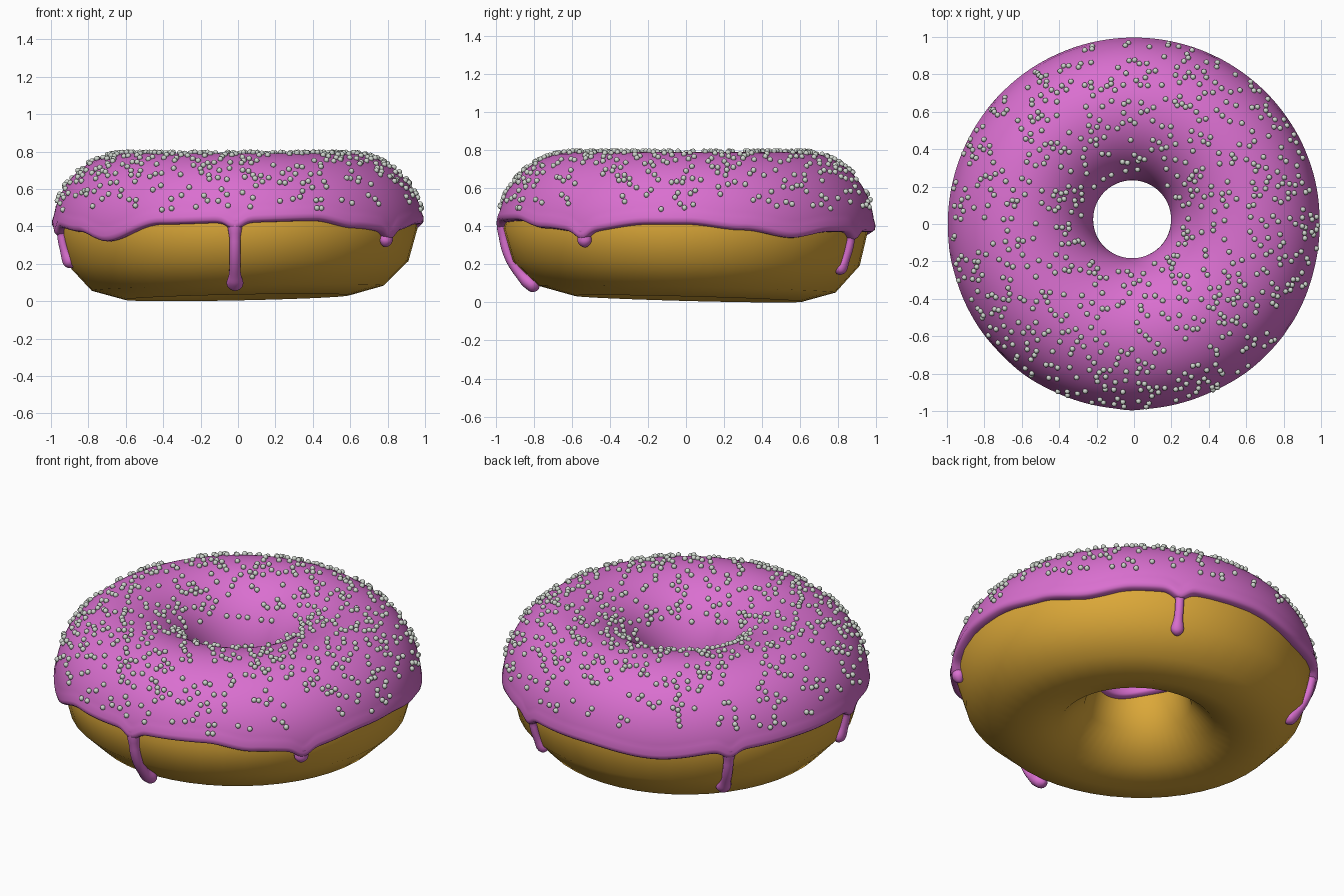
import bpy, math, random
from mathutils import Vector

if "Cube" in bpy.data.objects:
    bpy.data.objects.remove(bpy.data.objects["Cube"])
random.seed(4)

R, RX, RZ, CZ = 0.60, 0.36, 0.37, 0.39      # ring radius, section radii, centre height


def material(name, col):
    m = bpy.data.materials.new(name)
    m.diffuse_color = (*col, 1)
    m.use_nodes = True
    m.node_tree.nodes["Principled BSDF"].inputs["Base Color"].default_value = m.diffuse_color
    return m


DOUGH = material("golden dough", (0.71, 0.39, 0.04))
PINK = material("pink icing", (0.70, 0.16, 0.63))
PALE = material("pale sprinkle", (0.62, 0.67, 0.61))


def add(name, verts, faces, mat):
    me = bpy.data.meshes.new(name)
    me.from_pydata([tuple(v) for v in verts], [], faces)
    me.materials.append(mat)
    me.polygons.foreach_set("use_smooth", [True] * len(me.polygons))
    me.update()
    ob = bpy.data.objects.new(name, me)
    bpy.context.collection.objects.link(ob)
    return ob


def ring_point(th, ph, off=0.0):
    """Point on the ring: th around the hole, ph around the section."""
    rho = R + (RX + off) * math.cos(ph)
    k = (1 - math.cos(ph)) / 2               # the hole sits slightly off centre
    return Vector((rho * math.cos(th) - 0.01 * k,
                   rho * math.sin(th) + 0.025 * k,
                   CZ + (RZ + off) * math.sin(ph)))


def phi_of(z):
    return math.asin(max(-1, min(1, (z - CZ) / RZ)))


def grid_faces(nu, nv, wrap_v):
    return [(i * nv + j, ((i + 1) % nu) * nv + j,
             ((i + 1) % nu) * nv + (j + 1) % nv, i * nv + (j + 1) % nv)
            for i in range(nu) for j in range(nv if wrap_v else nv - 1)]


# dough: coarse twelve-sided ring, underside slightly tilted
NU, NV = 48, 12
verts = []
for i in range(NU):
    for j in range(NV):
        ph = math.tau * j / NV
        p = ring_point(math.tau * i / NU, ph)
        p.z += (0.02 * p.x - 0.026 * p.y) * max(0, -math.sin(ph))
        verts.append(p)
add("dough", verts, grid_faces(NU, NV, True), DOUGH)

# icing edge height by direction (degrees, z), and drips (degrees, end z, half width)
EDGE = [(-165, .39), (-150, .37), (-136, .32), (-115, .41), (-91, .42), (-65, .43),
        (-50, .39), (-34, .37), (-12, .41), (0, .41), (18, .38), (35, .34), (50, .37),
        (64, .37), (90, .37), (115, .34), (139, .38), (165, .39), (195, .39)]
DRIPS = [(-91, .07, .030), (-34, .29, .026), (65, .15, .024),
         (139, .09, .028), (190, .18, .026)]


def edge_z(deg):
    d = (deg + 165) % 360 - 165
    for (a, za), (b, zb) in zip(EDGE, EDGE[1:]):
        if a <= d <= b:
            t = (d - a) / (b - a)
            z = za + (zb - za) * t * t * (3 - 2 * t)
            break
    for c, _, _ in DRIPS:                    # flare where a drip starts
        g = (d - c + 180) % 360 - 180
        z -= 0.04 * math.exp(-(g / 3.0) ** 2)
    return z


# icing: shell from inside the hole over the top to the wavy outer lip
NU, ROWS = 360, 44
LIP = [(0.0, -0.025), (0.0, 0.004), (0.012, 0.022), (0.035, 0.033), (0.09, 0.037)]
verts = []
for i in range(NU):
    deg = 360 * i / NU
    th = math.radians(deg)
    out = phi_of(edge_z(deg))
    inn = math.pi + 0.05 * math.sin(3 * th) + 0.03
    rows = [(out + a, o) for a, o in LIP]
    rows += [(out + 0.18 + (inn - out - 0.36) * k / ROWS, 0.030) for k in range(ROWS + 1)]
    rows += [(inn - a, min(o, 0.032)) for a, o in reversed(LIP)]
    verts += [ring_point(th, ph, off) for ph, off in rows]
add("icing", verts, grid_faces(NU, len(rows), False), PINK)

# drips: flattened tubes that follow the dough and end in a bulb
for n, (deg, z_end, w) in enumerate(DRIPS):
    th = math.radians(deg)
    side = Vector((-math.sin(th), math.cos(th), 0))
    p0, p1 = phi_of(edge_z(deg) + 0.05), phi_of(z_end)
    length = (p0 - p1) * RX
    bulb = w * 1.5
    steps, sides = 30, 16
    verts = []
    for k in range(steps + 1):
        t = 1 - (1 - k / steps) ** 1.6
        ph = p0 + (p1 - p0) * t
        left = (1 - t) * length              # distance to the tip
        x = (left - bulb) / bulb
        width = w * (1 + 0.5 * math.exp(-x * x * 0.8) + 0.5 * max(0, 1 - 5 * t))
        if left < bulb:
            width *= math.sqrt(max(0, 1 - (1 - left / bulb) ** 2))
        p = ring_point(th, ph)
        nor = (ring_point(th, ph, 0.01) - p).normalized()
        depth = min(width * 0.9, 0.036)
        for s in range(sides):
            a = math.tau * s / sides
            verts.append(p + side * width * math.cos(a) + nor * depth * math.sin(a))
    faces = [(k * sides + s, k * sides + (s + 1) % sides,
              (k + 1) * sides + (s + 1) % sides, (k + 1) * sides + s)
             for k in range(steps) for s in range(sides)]
    add(f"icing_drip_{n + 1}", verts, faces, PINK)

# sprinkles: small balls scattered evenly over the upper icing
LON, LAT, RAD = 10, 6, 0.0145
ball = [Vector((math.sin(math.pi * j / LAT) * math.cos(math.tau * i / LON),
                math.sin(math.pi * j / LAT) * math.sin(math.tau * i / LON),
                math.cos(math.pi * j / LAT))) * RAD
        for j in range(1, LAT) for i in range(LON)]
ball += [Vector((0, 0, RAD)), Vector((0, 0, -RAD))]
ball_faces = [(j * LON + i, (j + 1) * LON + i, (j + 1) * LON + (i + 1) % LON,
               j * LON + (i + 1) % LON) for j in range(LAT - 2) for i in range(LON)]
top, bot, last = len(ball) - 2, len(ball) - 1, (LAT - 2) * LON
ball_faces += [(top, i, (i + 1) % LON) for i in range(LON)]
ball_faces += [(bot, last + (i + 1) % LON, last + i) for i in range(LON)]
verts, faces, spots = [], [], []
while len(spots) < 760:
    th = random.uniform(0, math.tau)
    ph = math.radians(random.uniform(14, 150))
    keep = (R + RX * math.cos(ph)) / (R + RX)
    keep *= min(1, 0.25 + math.sin(ph))      # fewer low on the sides
    if random.random() > keep:
        continue
    c = ring_point(th, ph, 0.036)
    if any((c - s).length < 0.024 for s in spots):
        continue
    spots.append(c)
    base = len(verts)
    verts += [c + v for v in ball]
    faces += [tuple(base + q for q in f) for f in ball_faces]
add("sprinkles", verts, faces, PALE)
